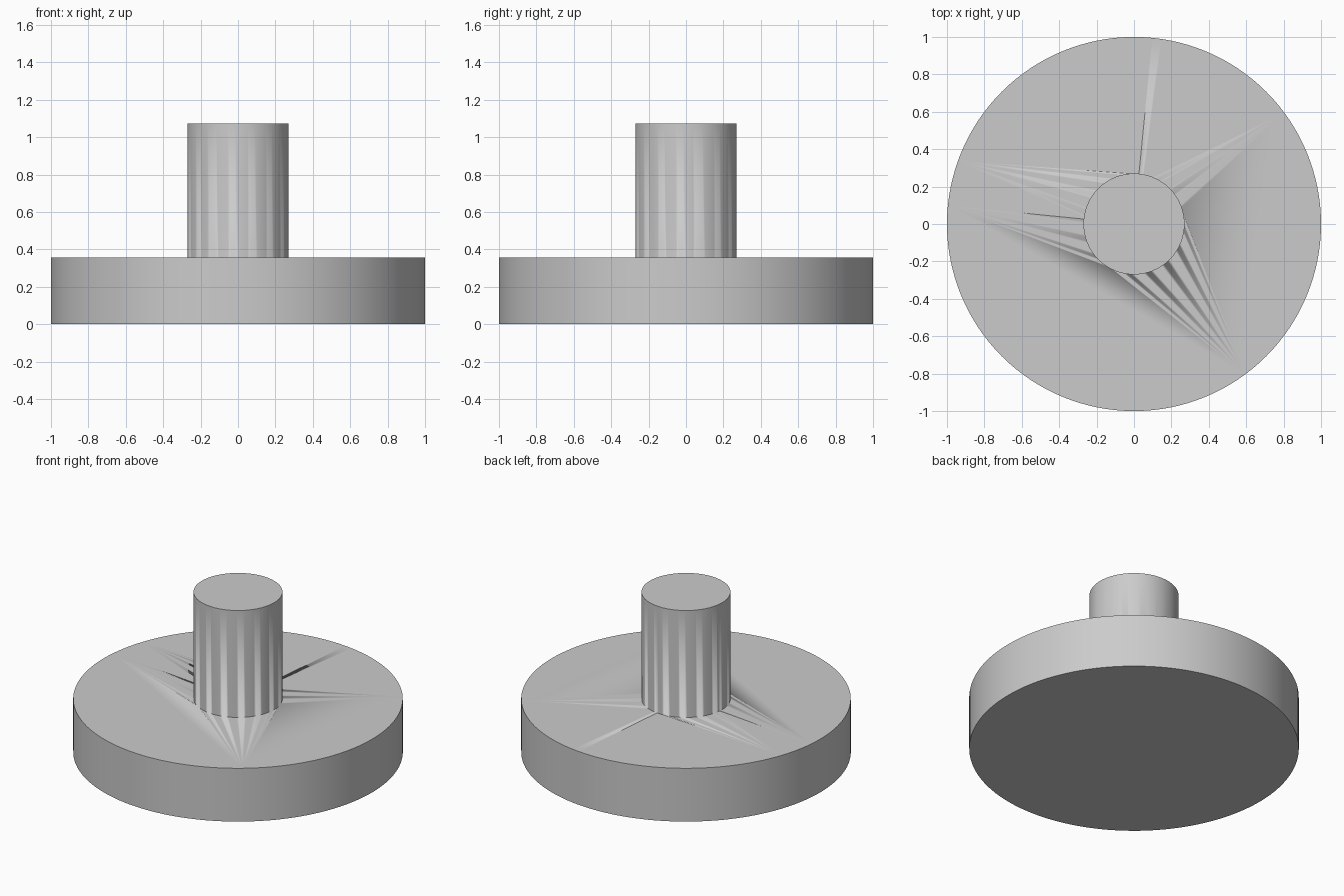
import bpy
import math

SEGMENTS = 128

# Remove the default cube
cube = bpy.data.objects.get("Cube")
if cube:
    bpy.data.objects.remove(cube, do_unlink=True)

# Plain grey material
grey = bpy.data.materials.new("plain_grey")
grey.use_nodes = True
colour = (0.6, 0.6, 0.6, 1.0)
grey.diffuse_color = colour
grey.node_tree.nodes["Principled BSDF"].inputs["Base Color"].default_value = colour


def add_cylinder(name, radius, bottom, top):
    bpy.ops.mesh.primitive_cylinder_add(
        vertices=SEGMENTS, radius=radius, depth=top - bottom,
        location=(0, 0, (bottom + top) / 2))
    part = bpy.context.object
    part.name = name
    part.data.materials.append(grey)
    bpy.ops.object.shade_smooth_by_angle(angle=math.radians(30))
    return part


# Wide base disc
body = add_cylinder("base_disc", 1.0, 0.0, 0.357)

# Central stem, sunk slightly into the disc so the two fuse cleanly
stem = add_cylinder("stem", 0.27, 0.3, 1.073)

# Fuse the stem to the disc as one solid
union = body.modifiers.new("join_stem", 'BOOLEAN')
union.operation = 'UNION'
union.solver = 'EXACT'
union.object = stem
bpy.context.view_layer.objects.active = body
bpy.ops.object.modifier_apply(modifier=union.name)
bpy.data.objects.remove(stem, do_unlink=True)
body.name = "disc_with_stem"
